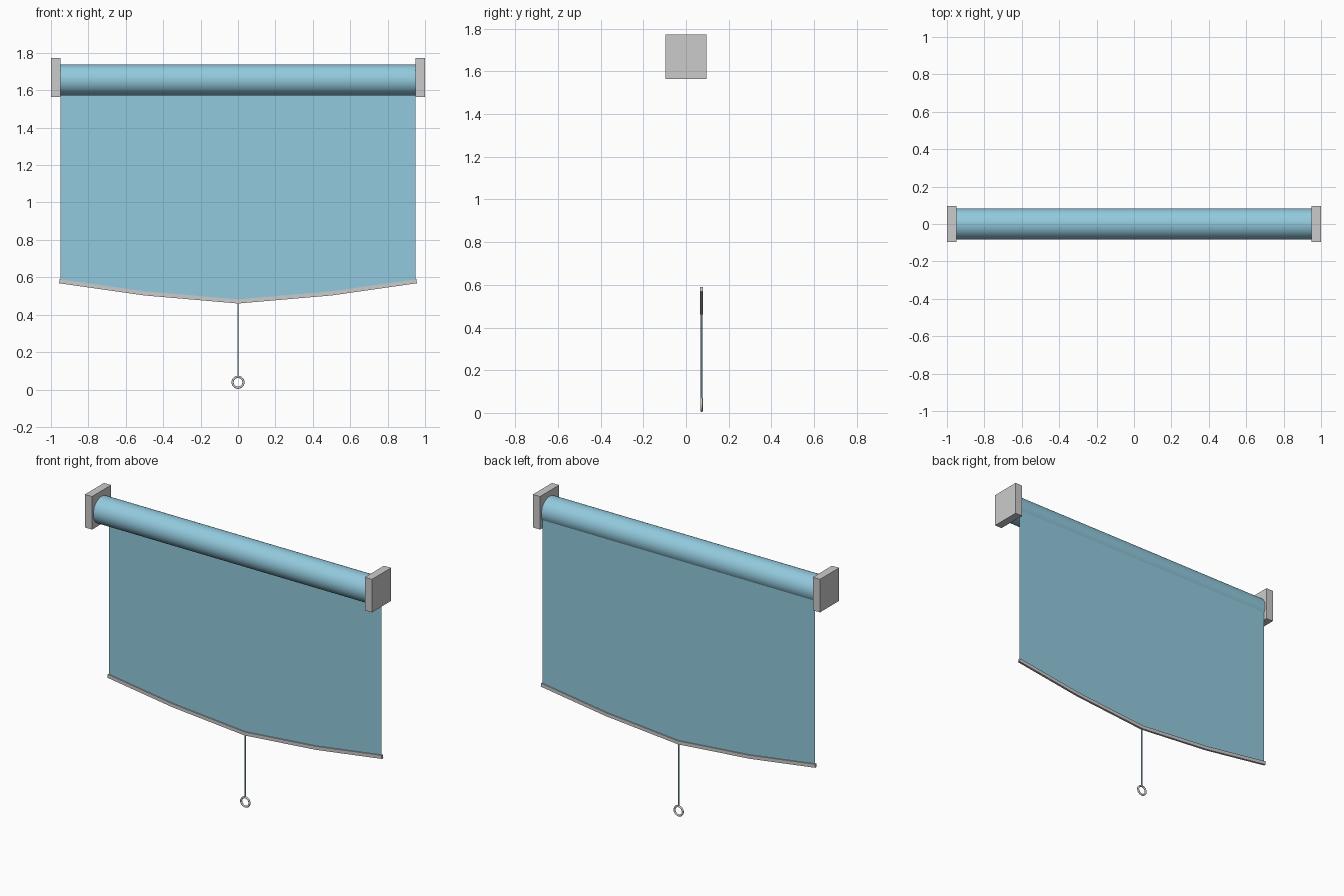
import bpy, bmesh, math
from mathutils import Vector

if "Cube" in bpy.data.objects:
    bpy.data.objects.remove(bpy.data.objects["Cube"])

SHEET_Y = 0.073
ROLL_Z, ROLL_R = 1.655, 0.083

def material(name, color):
    m = bpy.data.materials.new(name)
    m.diffuse_color = color
    m.use_nodes = True
    m.node_tree.nodes["Principled BSDF"].inputs["Base Color"].default_value = m.diffuse_color
    return m

blue = material("blue_fabric", (0.29, 0.59, 0.73, 1.0))
sheer = material("sheer_fabric", (0.29, 0.59, 0.73, 0.85))

def mesh_object(name, bm, mat=None):
    bmesh.ops.recalc_face_normals(bm, faces=bm.faces)
    me = bpy.data.meshes.new(name)
    bm.to_mesh(me)
    bm.free()
    ob = bpy.data.objects.new(name, me)
    bpy.context.collection.objects.link(ob)
    if mat:
        me.materials.append(mat)
    return ob

def smooth(ob):
    bpy.ops.object.select_all(action='DESELECT')
    ob.select_set(True)
    bpy.context.view_layer.objects.active = ob
    bpy.ops.object.shade_smooth_by_angle(angle=math.radians(40))

def box(name, center, size):
    bm = bmesh.new()
    bmesh.ops.create_cube(bm, size=1)
    for v in bm.verts:
        v.co = Vector(a * b for a, b in zip(v.co, size)) + Vector(center)
    return mesh_object(name, bm)

def cylinder(name, center, radius, depth, sides, rot, mat):
    bpy.ops.mesh.primitive_cylinder_add(vertices=sides, radius=radius, depth=depth,
                                        location=center, rotation=rot)
    ob = bpy.context.object
    ob.name = name
    ob.data.materials.append(mat)
    smooth(ob)
    return ob

# Wall brackets
for side, sx in (("left", -1), ("right", 1)):
    box(f"{side}_bracket", (sx * 0.975, 0, 1.668), (0.05, 0.19, 0.208))

# Rolled fabric
cylinder("fabric_roll", (0, 0, ROLL_Z), ROLL_R, 1.9, 64, (0, math.pi / 2, 0), blue)

# Bottom edge line: gentle sag in four straight segments
half = [(0, 0.471), (0.5, 0.514), (0.955, 0.579)]
edge = [(-x, z) for x, z in reversed(half[1:])] + half

# Hanging sheet
bm = bmesh.new()
cols = []
for x, z in edge:
    xs = max(-0.95, min(0.95, x))
    cols.append((bm.verts.new((xs, SHEET_Y, z)), bm.verts.new((xs, SHEET_Y, ROLL_Z + 0.035))))
for a, b in zip(cols, cols[1:]):
    bm.faces.new((a[0], b[0], b[1], a[1]))
mesh_object("hanging_sheet", bm, sheer)

# Bottom bar: square section swept along the edge
H, W = 0.011, 0.007
bm = bmesh.new()
rings = []
for i, (x, z) in enumerate(edge):
    a, b = edge[max(i - 1, 0)], edge[min(i + 1, len(edge) - 1)]
    t = Vector((b[0] - a[0], 0, b[1] - a[1])).normalized()
    n = Vector((-t.z, 0, t.x)) * H
    p = Vector((x, SHEET_Y, z))
    rings.append([bm.verts.new(p + n * s + Vector((0, W * u, 0)))
                  for s, u in ((-1, -1), (-1, 1), (1, 1), (1, -1))])
for r, q in zip(rings, rings[1:]):
    for k in range(4):
        bm.faces.new((r[k], r[(k + 1) % 4], q[(k + 1) % 4], q[k]))
bm.faces.new(rings[0])
bm.faces.new(rings[-1])
mesh_object("bottom_bar", bm)

# Pull cord
cylinder("pull_cord", (0, SHEET_Y, 0.268), 0.004, 0.396, 12, (0, 0, 0), blue)

# Pull ring
bpy.ops.mesh.primitive_torus_add(major_radius=0.029, minor_radius=0.006,
                                 major_segments=32, minor_segments=12,
                                 location=(0, SHEET_Y, 0.039),
                                 rotation=(math.pi / 2, 0, 0))
ring = bpy.context.object
ring.name = "pull_ring"
smooth(ring)
